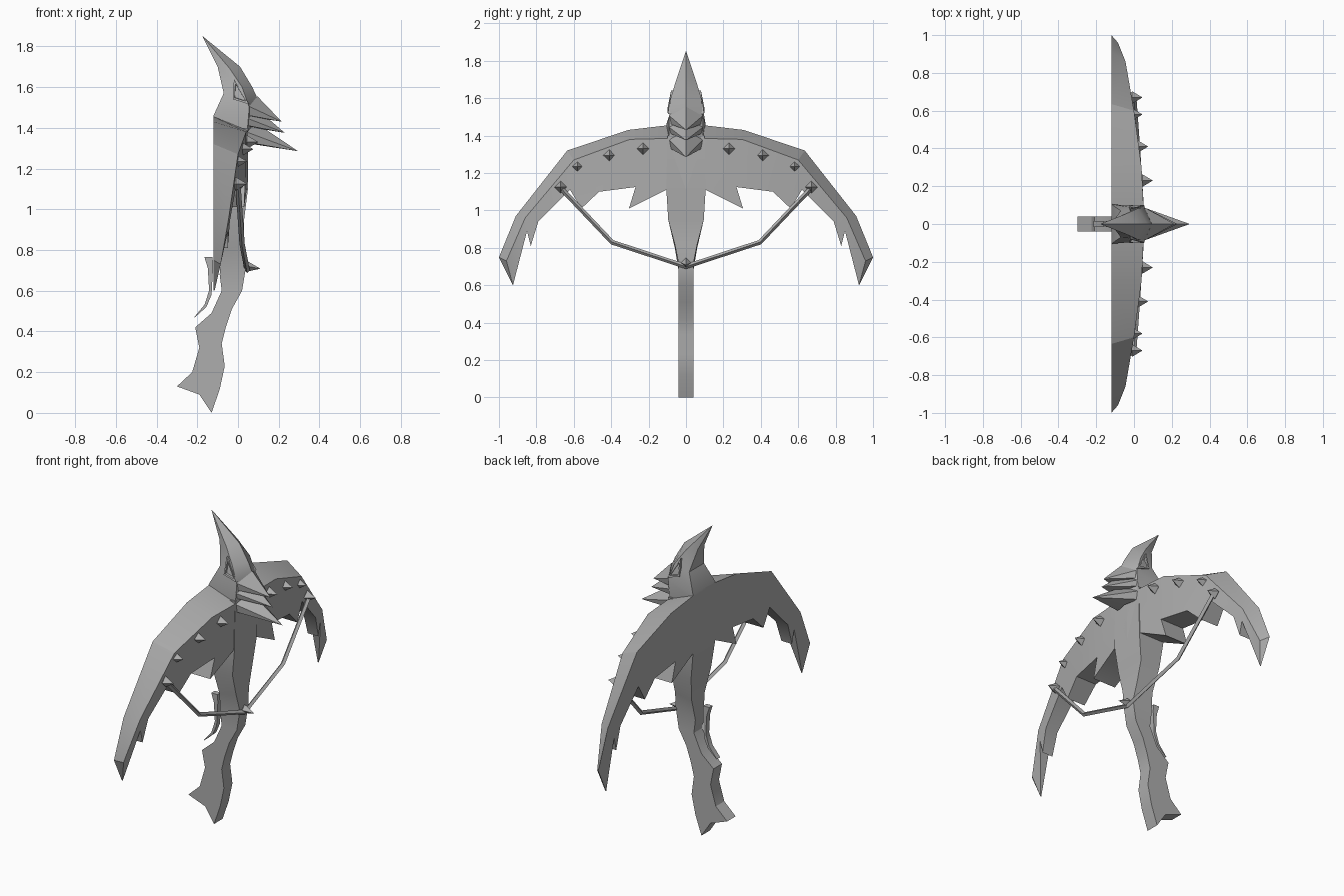
import bpy, bmesh
from mathutils import Vector

cube = bpy.data.objects.get("Cube")
if cube:
    bpy.data.objects.remove(cube, do_unlink=True)

GREY = (0.42, 0.42, 0.42, 1)
mat = bpy.data.materials.new("stone grey")
mat.use_nodes = True
mat.diffuse_color = GREY
mat.node_tree.nodes["Principled BSDF"].inputs["Base Color"].default_value = GREY


def finish(name, bm, angle=0.5):
    bmesh.ops.recalc_face_normals(bm, faces=bm.faces)
    bmesh.ops.triangulate(bm, faces=[f for f in bm.faces if len(f.verts) > 4])
    me = bpy.data.meshes.new(name)
    bm.to_mesh(me)
    bm.free()
    me.materials.append(mat)
    ob = bpy.data.objects.new(name, me)
    bpy.context.collection.objects.link(ob)
    bpy.ops.object.select_all(action='DESELECT')
    ob.select_set(True)
    bpy.context.view_layer.objects.active = ob
    bpy.ops.object.shade_smooth_by_angle(angle=angle)
    return ob


def loft(name, rings, angle=0.5):
    """Skin a list of equal-length closed rings and cap both ends."""
    bm = bmesh.new()
    loops = [[bm.verts.new(p) for p in r] for r in rings]
    n = len(loops[0])
    for a, b in zip(loops, loops[1:]):
        for i in range(n):
            j = (i + 1) % n
            bm.faces.new((a[i], a[j], b[j], b[i]))
    bm.faces.new(loops[0])
    bm.faces.new(loops[-1])
    bmesh.ops.remove_doubles(bm, verts=bm.verts, dist=1e-4)
    return finish(name, bm, angle)


def rod(name, path, radius):
    """Square rod along a path lying mostly in the side plane."""
    rings = []
    for i, p in enumerate(path):
        t = Vector(path[min(i + 1, len(path) - 1)]) - Vector(path[max(i - 1, 0)])
        u = t.cross(Vector((1, 0, 0))).normalized() * radius
        v = t.cross(u).normalized() * radius
        p = Vector(p)
        rings.append([p + u, p + v, p - u, p - v])
    return loft(name, rings)


# Bow limbs: flat back, sloped outer band, toothed inner edge
BACK = -0.12
outer = [(0, 1.46), (.10, 1.455), (.31, 1.43), (.635, 1.32), (.91, .97), (1, .75)]
ridge = [(.05, 0, 1.39), (.05, .10, 1.385), (.04, .30, 1.38), (.0, .60, 1.27),
         (-.045, .86, .96), (-.085, .96, .73)]
inner = [(-.115, .925, .60), (-.05, .85, .89), (-.05, .83, .81), (-.04, .79, .94),
         (-.01, .62, 1.11), (.0, .56, 1.01), (.015, .465, 1.10), (.035, .27, 1.125),
         (.03, .305, 1.01), (.045, .105, 1.11), (.05, 0, 1.11)]
for side, s in (("left", 1), ("right", -1)):
    back = [(BACK, s * y, z) for y, z in outer] + [(BACK, s * y, z) for x, y, z in inner]
    front = [(x, s * y, z) for x, y, z in ridge + inner]
    loft(side + "_bow_limb", [back, front])

# Stock and grip: front x, z, back x, z, half width for each station
stations = [(.05, 1.40, -.12, 1.40, .10), (.05, 1.11, -.12, 1.11, .105),
            (.03, .95, -.10, .95, .095), (.03, .82, -.08, .80, .06),
            (.04, .72, -.09, .68, .04), (.02, .60, -.08, .60, .04),
            (-.03, .51, -.13, .49, .04), (-.06, .42, -.21, .42, .04),
            (-.08, .34, -.19, .32, .04), (-.065, .23, -.225, .20, .04),
            (-.09, .115, -.30, .13, .04), (-.13, 0, -.19, .09, .04)]
loft("stock", [[(xf, -w, zf), (xf, w, zf), (xb, w, zb), (xb, -w, zb)]
               for xf, zf, xb, zb, w in stations])

# Trigger: curved blade behind the stock
blade = [(-.165, .765, -.125, .765), (-.148, .71, -.122, .72), (-.142, .60, -.130, .58),
         (-.165, .53, -.155, .52), (-.215, .47, -.213, .468)]
loft("trigger", [[(a, -.016, z), (a, .016, z), (b, .016, w), (b, -.016, w)]
                 for a, z, b, w in blade])

# Crested head: back pair, cheek pair and front ridge for each section
head = [((-.12, .10, 1.42), (.045, .09, 1.38), (.08, 1.37)),
        ((-.12, .105, 1.46), (.055, .09, 1.50), (.10, 1.535)),
        ((-.07, .07, 1.57), (.02, .082, 1.60), (.07, 1.60)),
        ((-.10, .03, 1.70), (-.04, .055, 1.69), (.01, 1.70)),
        ((-.174, .001, 1.848), (-.174, .002, 1.849), (-.174, 1.85))]
loft("head", [[b, c, (r[0], 0, r[1]), (c[0], -c[1], c[2]), (b[0], -b[1], b[2])]
              for b, c, r in head])


# Beak plates: pointed wedges stacked below the brow
def beak(name, tip, root_x, top, low, width):
    bm = bmesh.new()
    t = bm.verts.new((tip[0], 0, tip[1]))
    ring = [bm.verts.new(p) for p in ((root_x + .04, 0, top + .02), (root_x, width, top - .03),
                                      (root_x, width * .9, low), (root_x + .03, 0, low - .01),
                                      (root_x, -width * .9, low), (root_x, -width, top - .03))]
    for i in range(6):
        bm.faces.new((t, ring[i], ring[(i + 1) % 6]))
    bm.faces.new(ring)
    finish(name, bm, 0.3)


beak("upper_beak", (.215, 1.43), .055, 1.535, 1.46, .088)
beak("middle_beak", (.23, 1.375), .05, 1.475, 1.41, .09)
beak("lower_beak", (.295, 1.285), .04, 1.41, 1.33, .092)

# Eyes: raised triangular frames on the cheeks
for side, s in (("left", 1), ("right", -1)):
    corners = [Vector((-.02, s * .068, 1.64)), Vector((-.025, s * .088, 1.54)),
               Vector((.055, s * .085, 1.515))]
    mid = sum(corners, Vector()) / 3
    lift = Vector((0, s * .012, 0))
    loft(side + "_eye", [[p - lift for p in corners], [p + lift for p in corners],
                         [p.lerp(mid, .3) + lift for p in corners],
                         [p.lerp(mid, .35) for p in corners]], 0.3)


# Studs: four-sided spikes with a short pyramid behind
def stud(name, x, y, z, size, length, drop=0):
    bm = bmesh.new()
    tip = bm.verts.new((x + length, y, z - drop))
    root = bm.verts.new((x - .02, y, z))
    ring = [bm.verts.new((x, y + a * size, z + b * size))
            for a, b in ((1, 0), (0, 1), (-1, 0), (0, -1))]
    for i in range(4):
        bm.faces.new((tip, ring[i], ring[(i + 1) % 4]))
        bm.faces.new((root, ring[i], ring[(i + 1) % 4]))
    finish(name, bm, 0.3)


for i, (x, y, z) in enumerate([(.045, .23, 1.33), (.02, .41, 1.295),
                               (-.01, .58, 1.235), (-.01, .67, 1.125)]):
    stud(f"left_stud_{i}", x, y, z, .033, .055)
    stud(f"right_stud_{i}", x, -y, z, .033, .055)
stud("string_stud", .045, 0, .72, .026, .065, .012)

# Bowstring
half = [(.0, .67, 1.12), (.02, .395, .83)]
rod("bowstring", half + [(.045, 0, .70)] + [(x, -y, z) for x, y, z in half[::-1]], .013)
